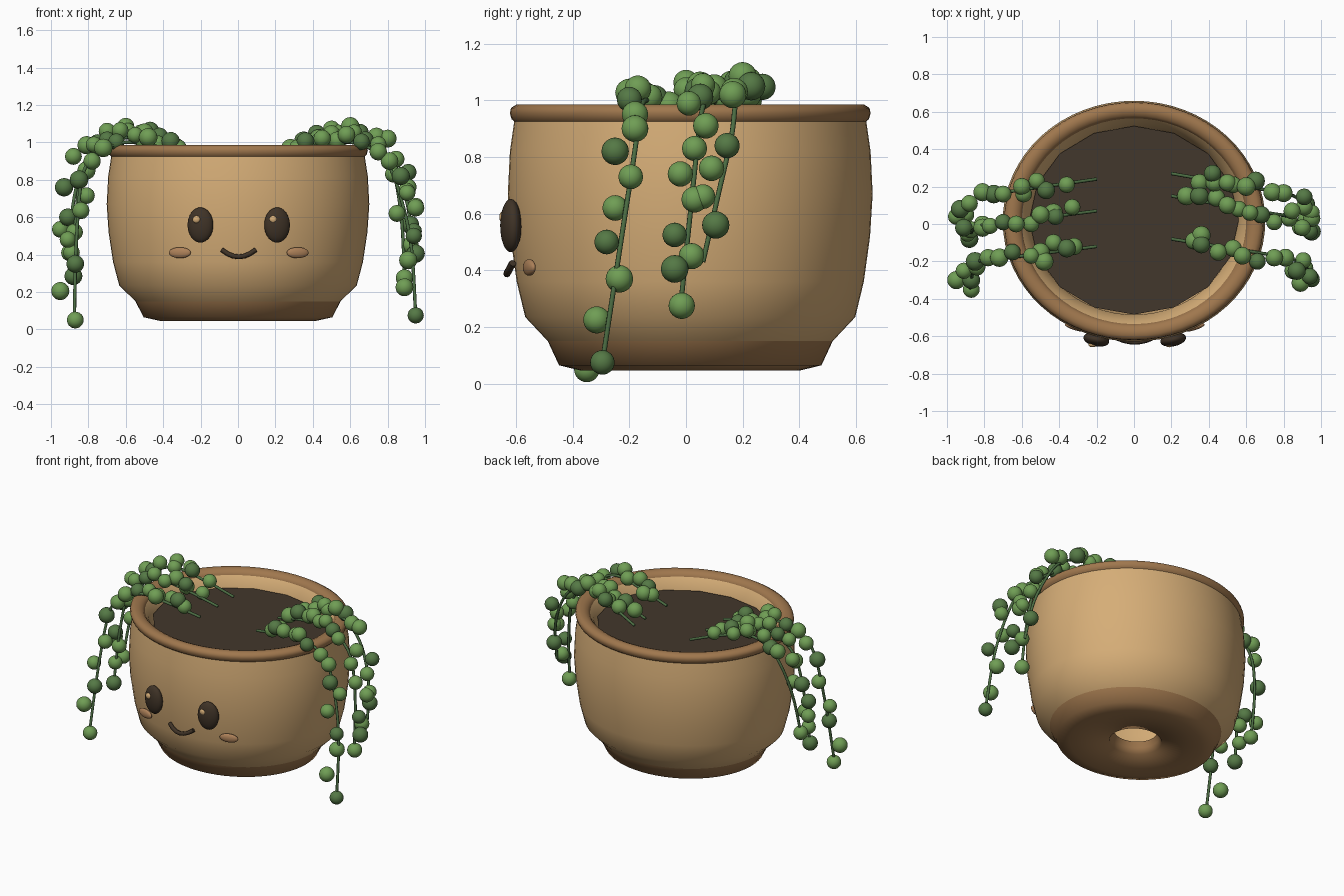
import bpy, bmesh, math, random
from mathutils import Vector, Matrix

random.seed(11)
if "Cube" in bpy.data.objects:
    bpy.data.objects.remove(bpy.data.objects["Cube"], do_unlink=True)


def material(name, r, g, b):
    m = bpy.data.materials.new(name)
    m.use_nodes = True
    m.diffuse_color = (r, g, b, 1)
    bsdf = next(n for n in m.node_tree.nodes if n.type == 'BSDF_PRINCIPLED')
    bsdf.inputs["Base Color"].default_value = (r, g, b, 1)
    bsdf.inputs["Roughness"].default_value = 0.8
    return m


tan = material("tan clay", .67, .42, .185)
brown = material("brown clay", .35, .185, .075)
soil_brown = material("dark soil", .055, .038, .025)
dark = material("dark face brown", .05, .033, .02)
blush = material("blush", .42, .22, .10)
light_green = material("light green", .16, .34, .09)
dark_green = material("dark green", .09, .19, .06)
stem_green = material("stem green", .07, .15, .055)

CENTER_Y, SQUASH = .015, .917   # the pot is slightly oval


def finish(bm, name, mats, angle=40):
    mesh = bpy.data.meshes.new(name)
    bm.to_mesh(mesh)
    bm.free()
    for m in mats:
        mesh.materials.append(m)
    obj = bpy.data.objects.new(name, mesh)
    bpy.context.collection.objects.link(obj)
    if angle:
        bpy.ops.object.select_all(action='DESELECT')
        obj.select_set(True)
        bpy.context.view_layer.objects.active = obj
        bpy.ops.object.shade_smooth_by_angle(angle=math.radians(angle))


def lathe(name, profile, mat, angle, n=64):
    """Turn a (radius, height) profile into an oval ring surface."""
    bm = bmesh.new()
    rings = []
    for r, z in profile:
        turn = [2 * math.pi * i / n for i in range(n)]
        rings.append([bm.verts.new((r * math.cos(a), CENTER_Y + SQUASH * r * math.sin(a), z))
                      for a in turn])
    for low, high in zip(rings, rings[1:]):
        for i in range(n):
            j = (i + 1) % n
            bm.faces.new((low[i], low[j], high[j], high[i]))
    finish(bm, name, [mat], angle)


def ellipsoid(name, center, size, mat, turn=0):
    bm = bmesh.new()
    bmesh.ops.create_uvsphere(bm, u_segments=24, v_segments=16, radius=1,
                              matrix=Matrix.Translation(center) @ Matrix.Rotation(turn, 4, 'Z')
                              @ Matrix.Diagonal((*size, 1)))
    finish(bm, name, [mat], 60)


def tube(name, points, radius, mat):
    curve = bpy.data.curves.new(name, 'CURVE')
    curve.dimensions = '3D'
    curve.bevel_depth = radius
    curve.bevel_resolution = 2
    curve.use_fill_caps = True
    spline = curve.splines.new('POLY')
    spline.points.add(len(points) - 1)
    for p, co in zip(spline.points, points):
        p.co = (*co, 1)
    curve.materials.append(mat)
    bpy.context.collection.objects.link(bpy.data.objects.new(name, curve))


# Pot: outer wall, hollow inside, foot with a drain hole, rolled rim
lathe("pot_body", [(.548, .15), (.635, .235), (.668, .36), (.692, .52), (.702, .67),
                   (.694, .82), (.676, .935), (.60, .955), (.58, .93), (.545, .85), (.54, .40),
                   (.45, .19), (.137, .135)], tan, 50)
lathe("pot_foot", [(.137, .135), (.152, .10), (.168, .062), (.42, .046), (.505, .065),
                   (.548, .15)], brown, 180)
lathe("pot_rim", [(.674, .922), (.688, .934), (.694, .955), (.69, .973), (.667, .986), (.64, .986),
                  (.615, .976), (.60, .957), (.598, .935)], brown, 60)

# Soil
bm = bmesh.new()
bmesh.ops.create_circle(bm, cap_ends=True, segments=16, radius=.56,
                        matrix=Matrix.Translation((0, CENTER_Y + .005, .888))
                        @ Matrix.Diagonal((1, .9, 1, 1)))
finish(bm, "soil", [soil_brown], 0)

# Face
FACE_X = .004
for side, label in ((1, "left"), (-1, "right")):
    eye_x = FACE_X + side * .205
    ellipsoid(label + "_eye", (eye_x, -.618, .558), (.07, .036, .094), dark, side * .2)
    ellipsoid(label + "_eye_glint", (eye_x - .021, -.646, .588), (.021, .013, .02), tan)
    ellipsoid(label + "_cheek", (FACE_X + side * .315, -.553, .41), (.061, .016, .029), blush,
              side * .28)
tube("mouth", [(FACE_X + x, -.632 + 2.5 * x * x, .388 + 4.6 * x * x)
               for x in (-.09, -.06, -.03, 0, .03, .06, .09)], .013, dark)


def smooth_path(points, steps=8):
    """Catmull-Rom samples through the points."""
    pts = [points[0], *points, points[-1]]
    out = []
    for a, b, c, d in zip(pts, pts[1:], pts[2:], pts[3:]):
        for k in range(steps):
            t = k / steps
            out.append(.5 * (2 * b + (c - a) * t + (2 * a - 5 * b + 4 * c - d) * t * t
                             + (3 * b - a - 3 * c + d) * t ** 3))
    return out + [points[-1]]


# Trailing vines: arch over the rim, then hang
ARCH = [(.20, .93), (.40, 1.0), (.60, 1.045), (.74, .99), (.83, .87)]


def vine(name, side, y_start, y_rim, end, drop, crown, hanging):
    """crown beads (x, y) rest on the arch; hanging beads (x, y, z) sit beside the stem."""
    points = []
    for x, z in ARCH:
        t = (x - ARCH[0][0]) / (ARCH[-1][0] - ARCH[0][0])
        points.append(Vector((side * x, y_start + (y_rim - y_start) * t, z - drop * min(1, 2 * t))))
    last = Vector((side * end[0], *end[1:]))
    middle = points[-1].lerp(last, .45)
    middle.x = side * (.25 * .83 + .75 * end[0])
    path = smooth_path(points + [middle, last])
    tube(name + "_stem", path, .009, stem_green)

    beads = []
    for i, (x, y) in enumerate(crown):
        stem = min(path, key=lambda p: abs(abs(p.x) - x))
        beads.append((Vector((side * x, y, stem.z + (.015, .04)[i % 2])), i % 5 == 1))
    for i, (x, y, z) in enumerate(hanging):
        beads.append((Vector((side * x, y, z)), i % 3 == 2))
    bm = bmesh.new()
    for spot, is_dark in beads:
        made = bmesh.ops.create_icosphere(bm, subdivisions=3, radius=random.uniform(.043, .05),
                                          matrix=Matrix.Translation(spot))
        for face in {f for v in made["verts"] for f in v.link_faces}:
            face.material_index = int(is_dark)
    finish(bm, name + "_beads", [light_green, dark_green], 60)


vine("left_front_vine", 1, -.08, -.18, (.95, -.295, .075), .045,
     [(.32, -.09), (.36, -.11), (.36, -.06), (.45, -.15), (.53, -.13), (.58, -.17), (.66, -.2)],
     [(.75, -.18, .95), (.81, -.18, .9), (.87, -.25, .82), (.905, -.195, .73), (.85, -.25, .62),
      (.94, -.28, .5), (.91, -.235, .37), (.89, -.315, .225), (.95, -.295, .075)])
vine("left_middle_vine", 1, .15, .04, (.89, -.02, .265), .03,
     [(.28, .15), (.35, .15), (.44, .14), (.50, .1), (.56, .08), (.62, .06), (.68, .05), (.75, .01)],
     [(.83, .03, .83), (.9, -.02, .74), (.94, -.04, .525), (.95, .03, .65), (.92, .02, .45),
      (.95, -.04, .405), (.89, -.015, .275)])
vine("left_back_vine", 1, .27, .16, (.93, .06, .43), 0,
     [(.35, .22), (.42, .27), (.43, .22), (.5, .22), (.53, .21), (.60, .20), (.65, .23), (.74, .17)],
     [(.80, .165, 1.02), (.845, .07, .91), (.91, .145, .84), (.91, .09, .76), (.95, .06, .66),
      (.92, .105, .56)])
vine("right_front_vine", -1, -.12, -.2, (.875, -.35, .05), .045,
     [(.32, -.12), (.36, -.13), (.43, -.1), (.48, -.2), (.5, -.15), (.55, -.17), (.65, -.15)],
     [(.72, -.18, .97), (.78, -.18, .9), (.85, -.2, .8), (.84, -.23, .635), (.91, -.25, .48),
      (.87, -.3, .35), (.95, -.3, .205), (.87, -.35, .05)])
vine("right_middle_vine", -1, .07, -.01, (.88, -.08, .28), .02,
     [(.33, .09), (.42, .04), (.43, .06), (.5, .05), (.55, 0), (.63, 0), (.7, .01), (.77, -.01)],
     [(.81, -.02, .85), (.81, 0, .715), (.91, -.02, .6), (.875, -.03, .52), (.89, -.05, .41),
      (.88, -.08, .285)])
vine("right_back_vine", -1, .24, .15, (.90, .05, .41), 0,
     [(.36, .21), (.47, .18), (.52, .23), (.6, .2), (.59, .16), (.7, .16), (.75, .16)],
     [(.81, .17, .985), (.88, .11, .925), (.93, .08, .76), (.95, .04, .535), (.9, .05, .41)])
